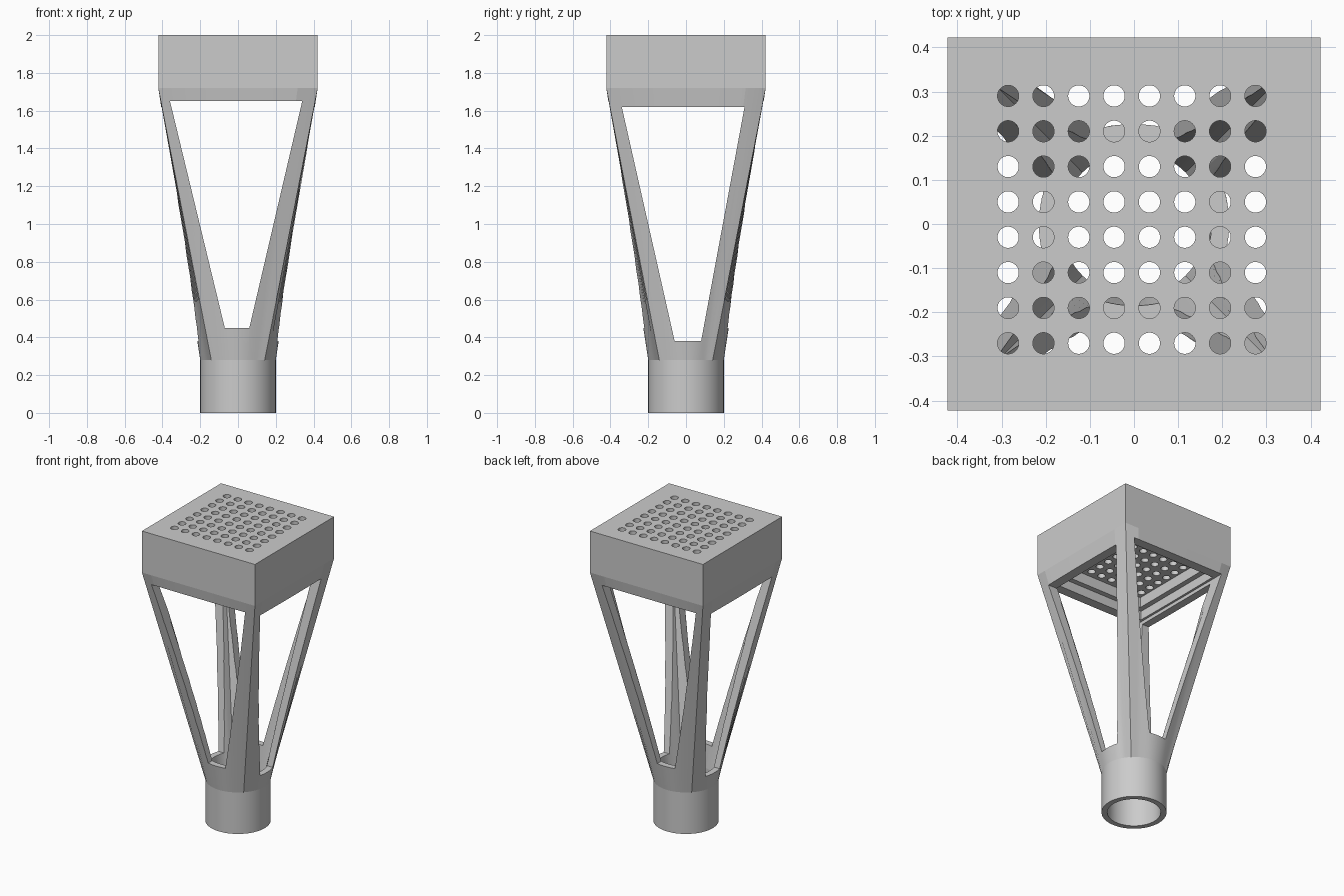
import bpy, bmesh, math
from mathutils import Matrix, Vector

if "Cube" in bpy.data.objects:
    bpy.data.objects.remove(bpy.data.objects["Cube"])

grey = bpy.data.materials.new("light_grey")
grey.use_nodes = True
COLOUR = (0.6, 0.6, 0.6, 1)
grey.diffuse_color = COLOUR
grey.node_tree.nodes["Principled BSDF"].inputs["Base Color"].default_value = COLOUR

ARC = 24  # segments in each quarter


def add_object(name, bm):
    bmesh.ops.recalc_face_normals(bm, faces=bm.faces)
    mesh = bpy.data.meshes.new(name)
    bm.to_mesh(mesh)
    bm.free()
    mesh.materials.append(grey)
    obj = bpy.data.objects.new(name, mesh)
    bpy.context.collection.objects.link(obj)
    return obj


def section(bm, shape, size, z):
    """Ring of points; each quarter arc matches one side of the square."""
    ring = []
    for q in range(4):
        for i in range(ARC):
            u = 2 * i / ARC - 1
            a = u * math.pi / 4
            if shape == "square":
                p = Vector((size, size * u, z))
            else:
                p = Vector((size * math.cos(a), size * math.sin(a), z))
            ring.append(bm.verts.new(Matrix.Rotation(q * math.pi / 2, 3, "Z") @ p))
    return ring


def loft(name, sections):
    bm = bmesh.new()
    rings = [section(bm, *s) for s in sections]
    for a, b in zip(rings, rings[1:]):
        for i in range(len(a)):
            j = (i + 1) % len(a)
            bm.faces.new((a[i], a[j], b[j], b[i]))
    bm.faces.new(rings[0])
    bm.faces.new(rings[-1])
    return add_object(name, bm)


def window(name, outline, turn):
    """Trapezoid prism running right through the funnel."""
    bm = bmesh.new()
    face = bm.faces.new([bm.verts.new((u, -1, z)) for u, z in outline])
    new = bmesh.ops.extrude_face_region(bm, geom=[face])["geom"]
    moved = [v for v in new if isinstance(v, bmesh.types.BMVert)]
    bmesh.ops.translate(bm, verts=moved, vec=(0, 2, 0))
    bmesh.ops.rotate(bm, verts=bm.verts, matrix=Matrix.Rotation(turn, 3, "Z"))
    return add_object(name, bm)


def cut(target, cutter):
    mod = target.modifiers.new(cutter.name, "BOOLEAN")
    mod.operation = "DIFFERENCE"
    mod.solver = "EXACT"
    mod.object = cutter
    cutter.hide_render = True
    cutter.hide_set(True)


# Tube, funnel and square head in one solid
body = loft("perforated_funnel_head", [
    ("circle", 0.2, 0), ("circle", 0.2, 0.28),
    ("square", 0.422, 1.72), ("square", 0.422, 2)])

# Hollow inside, with a ledge below the perforated plate
cavity = loft("cavity_cutter", [
    ("circle", 0.165, -0.1), ("circle", 0.165, 0.3),
    ("square", 0.355, 1.72), ("square", 0.32, 1.72), ("square", 0.32, 1.79)])

# Windows that leave four corner legs
front_window = window("front_window_cutter", [
    (-0.07, 0.45), (0.06, 0.45), (0.34, 1.65), (-0.36, 1.65)], 0)
side_window = window("side_window_cutter", [
    (-0.06, 0.38), (0.08, 0.38), (0.31, 1.62), (-0.34, 1.62)], math.pi / 2)

# Grid of round holes in the plate
bm = bmesh.new()
for i in range(8):
    for j in range(8):
        spot = Matrix.Translation((-0.285 + 0.08 * i, -0.27 + 0.08 * j, 1.95))
        bmesh.ops.create_cone(bm, cap_ends=True, segments=48, radius1=0.024,
                              radius2=0.024, depth=0.4, matrix=spot)
holes = add_object("hole_grid_cutter", bm)

for cutter in (cavity, front_window, side_window, holes):
    cut(body, cutter)

# Apply the cuts, then smooth the round surfaces
bpy.ops.object.select_all(action="DESELECT")
body.select_set(True)
bpy.context.view_layer.objects.active = body
for mod in list(body.modifiers):
    bpy.ops.object.modifier_apply(modifier=mod.name)
bpy.ops.object.shade_smooth_by_angle(angle=math.radians(8))
